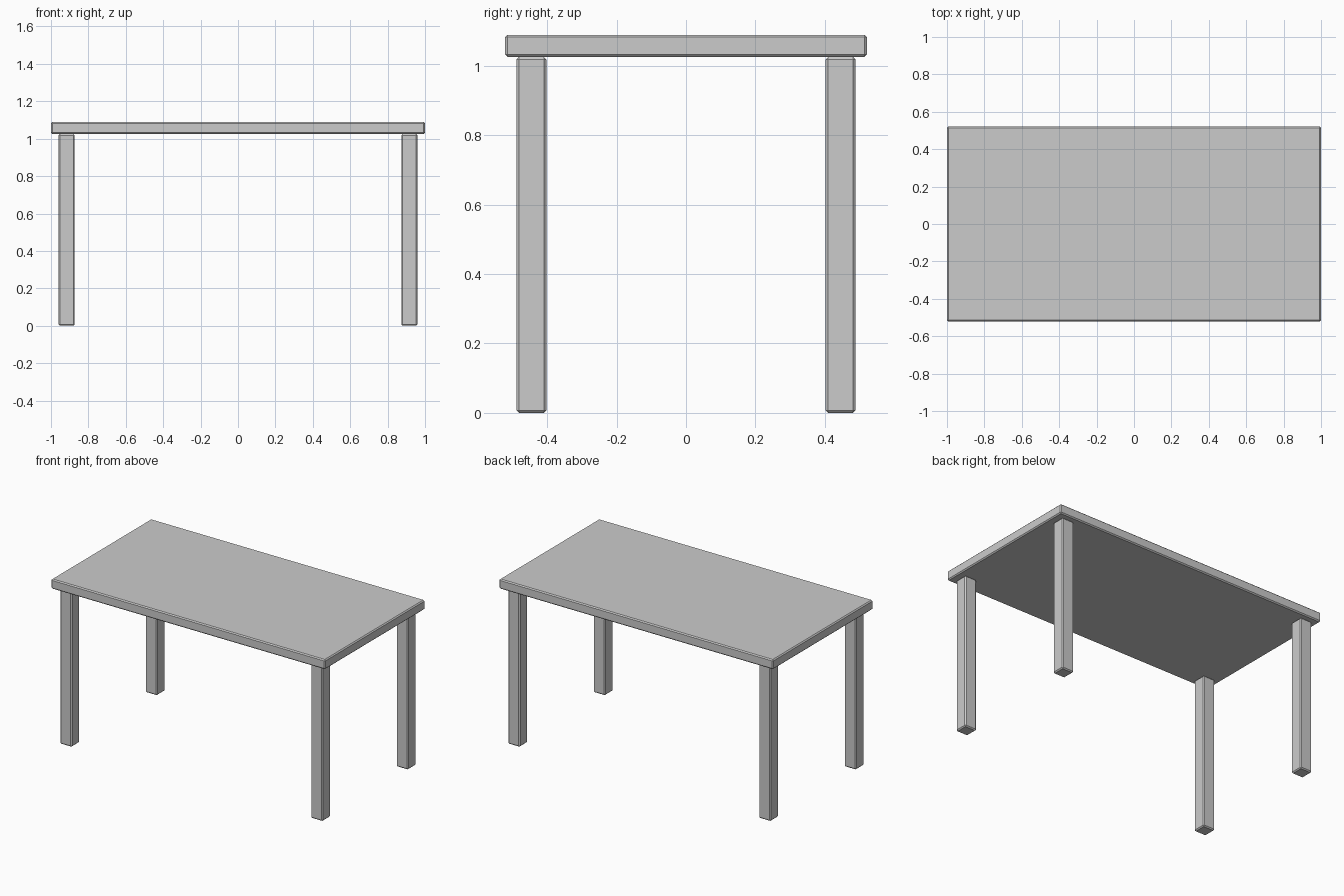
import bpy

if "Cube" in bpy.data.objects:
    bpy.data.objects.remove(bpy.data.objects["Cube"])


def chamfered_box(name, size, centre, chamfer=0.007):
    bpy.ops.mesh.primitive_cube_add(size=1, location=centre)
    obj = bpy.context.object
    obj.name = name
    obj.scale = size
    bpy.ops.object.transform_apply(location=False, rotation=False, scale=True)
    bevel = obj.modifiers.new("chamfer", 'BEVEL')
    bevel.width = chamfer
    bevel.segments = 1
    return obj


LEG_HEIGHT = 1.025
LEG_WIDTH = 0.086
TOP_THICKNESS = 0.064

# Table top
chamfered_box("table_top", (2.0, 1.042, TOP_THICKNESS),
              (0, 0, LEG_HEIGHT + TOP_THICKNESS / 2))

# Four square legs, set in from the corners
for y_name, y in (("front", -0.445), ("back", 0.445)):
    for x_name, x in (("left", -0.916), ("right", 0.916)):
        chamfered_box(f"{y_name}_{x_name}_leg",
                      (LEG_WIDTH, LEG_WIDTH, LEG_HEIGHT),
                      (x, y, LEG_HEIGHT / 2))
